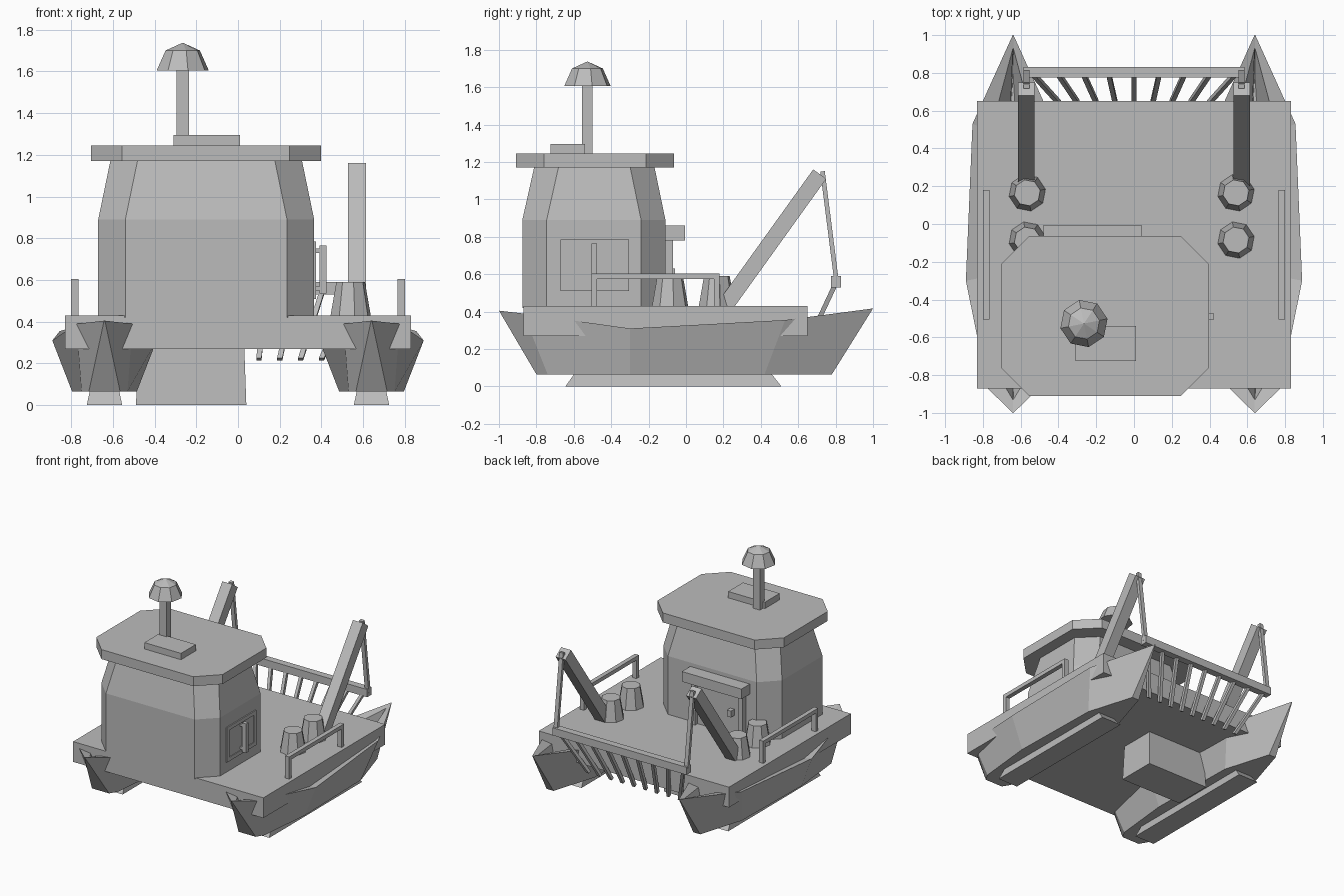
import bpy, bmesh
from mathutils import Vector
from math import cos, sin, pi

cube = bpy.data.objects.get("Cube")
if cube:
    bpy.data.objects.remove(cube)

grey = bpy.data.materials.new("plain_grey")
grey.use_nodes = True
grey.diffuse_color = (0.5, 0.5, 0.5, 1)
bsdf = next(n for n in grey.node_tree.nodes if n.type == 'BSDF_PRINCIPLED')
bsdf.inputs["Base Color"].default_value = grey.diffuse_color


def finish(name, bm):
    bmesh.ops.remove_doubles(bm, verts=bm.verts, dist=0.0005)
    bmesh.ops.recalc_face_normals(bm, faces=bm.faces)
    mesh = bpy.data.meshes.new(name)
    bm.to_mesh(mesh)
    bm.free()
    mesh.materials.append(grey)
    ob = bpy.data.objects.new(name, mesh)
    bpy.context.collection.objects.link(ob)
    return ob


def loft(name, rings):
    """Stack of closed rings joined by quads, capped at both ends."""
    bm = bmesh.new()
    loops = [[bm.verts.new(p) for p in r] for r in rings]
    n = len(loops[0])
    for a, b in zip(loops, loops[1:]):
        for i in range(n):
            j = (i + 1) % n
            bm.faces.new((a[i], a[j], b[j], b[i]))
    bm.faces.new(loops[0])
    bm.faces.new(loops[-1])
    return finish(name, bm)


def rect(x0, x1, y0, y1, z):
    return [(x0, y0, z), (x1, y0, z), (x1, y1, z), (x0, y1, z)]


def box(name, x0, x1, y0, y1, z0, z1):
    return loft(name, [rect(x0, x1, y0, y1, z0), rect(x0, x1, y0, y1, z1)])


def cut_rect(x0, x1, y0, y1, c, z):
    """Rectangle with cut corners."""
    return [(x0 + c, y0, z), (x1 - c, y0, z), (x1, y0 + c, z), (x1, y1 - c, z),
            (x1 - c, y1, z), (x0 + c, y1, z), (x0, y1 - c, z), (x0, y0 + c, z)]


def circle(cx, cy, r, z, n=8):
    return [(cx + r * cos(2 * pi * i / n + 0.2), cy + r * sin(2 * pi * i / n + 0.2), z)
            for i in range(n)]


def beam(name, a, b, w, d):
    """Straight bar from a to b, w wide along x and d thick."""
    a, b = Vector(a), Vector(b)
    side = Vector((1, 0, 0))
    up = (b - a).cross(side).normalized() * d / 2
    side = side * w / 2
    return loft(name, [[p - side - up, p + side - up, p + side + up, p - side + up]
                       for p in (a, b)])


def hull(name, cx):
    # stations as (y, half width, z): keel line and rim line, stern to bow
    low = [(-.80, .075, .065), (-.74, .11, .065), (-.3, .155, .065),
           (.42, .14, .065), (.78, .03, .065)]
    rim = [(-1, .002, .405), (-.87, .135, .39), (-.3, .25, .31),
           (.53, .215, .355), (1, .002, .417)]
    lip = [(y * .93, h * .55, z - .02) for y, h, z in rim]
    floor = [(y * .8, h * .1, .2) for y, h, z in rim]

    def ring(line):
        return ([(cx + h, y, z) for y, h, z in line]
                + [(cx - h, y, z) for y, h, z in reversed(line)])
    loft(name, [ring(s) for s in (low, rim, lip, floor)])


# Deck and underside
box("deck", -.83, .83, -.87, .65, .27, .43)
loft("underside_box", [rect(-.49, .04, -.08, .22, 0), rect(-.47, .03, -.07, .21, .28)])

# Paired parts on each side
for side, s in (("left", 1), ("right", -1)):
    cx = .64 * s
    hull(side + "_hull", cx)
    loft(side + "_keel", [rect(cx - .085, cx + .085, -.645, .51, 0),
                          rect(cx - .07, cx + .07, -.595, .455, .07)])
    # Side rail
    xa, xb = sorted((.765 * s, .8 * s))
    box(side + "_rail_bar", xa, xb, -.5, .18, .575, .605)
    for tag, y in (("front", -.505), ("back", .15)):
        box(side + "_rail_post_" + tag, xa, xb, y, y + .03, .42, .605)
    # Lifting arm and its cable
    ax = .57 * s
    beam(side + "_arm", (ax, .18, .39), (ax, .715, 1.135), .086, .086)
    beam(side + "_cable", (ax, .73, 1.15), (ax, .805, .56), .032, .024)
    # Bollards
    bx = .54 if s > 0 else -.565
    for tag, y in (("back", .165), ("front", -.085)):
        loft(side + "_bollard_" + tag, [circle(bx, y, .1, .42), circle(bx, y, .07, .59)])

# Stern gate with fanned slats
box("gate_bar", -.585, .585, .775, .83, .53, .59)
for i in range(-4, 5):
    beam("gate_slat", (.135 * i, .8, .55), (.1 * i, .645, .22), .025, .025)

# Cabin and roof
loft("cabin", [cut_rect(-.67, .365, -.875, -.11, .13, .42),
               cut_rect(-.67, .365, -.875, -.11, .13, .89),
               cut_rect(-.61, .305, -.81, -.17, .13, 1.18)])
loft("roof", [cut_rect(-.705, .397, -.91, -.063, .15, z) for z in (1.17, 1.245)])
box("roof_hatch", -.31, .01, -.725, -.54, 1.24, 1.295)

# Mast and lamp
mx, my = -.265, -.527
box("mast", mx - .03, mx + .03, my - .028, my + .028, 1.24, 1.65)
loft("mast_lamp", [circle(mx, my, .127, 1.605), circle(mx, my, .084, 1.70),
                   circle(mx, my, .001, 1.737)])

# Side window: thin frame, pane and upright handle
for tag, y in (("front", -.67), ("back", -.335)):
    box("window_jamb_" + tag, .36, .374, y, y + .03, .51, .785)
for tag, z in (("bottom", .51), ("top", .755)):
    box("window_rail_" + tag, .36, .374, -.67, -.305, z, z + .03)
box("window_pane", .36, .368, -.64, -.335, .54, .755)
box("window_handle", .39, .424, -.505, -.475, .535, .765)
for tag, z in (("bottom", .55), ("top", .73)):
    box("handle_bracket_" + tag, .36, .4, -.5, -.48, z, z + .02)

# Back door with canopy, posts and handle
box("door_canopy", -.48, .04, -.15, -.005, .78, .86)
box("door_panel", -.41, -.03, -.12, -.102, .43, .78)
for tag, x in (("right", -.445), ("left", -.03)):
    box("door_post_" + tag, x, x + .035, -.12, -.07, .42, .79)
box("door_handle", -.35, -.315, -.11, -.06, .58, .63)
